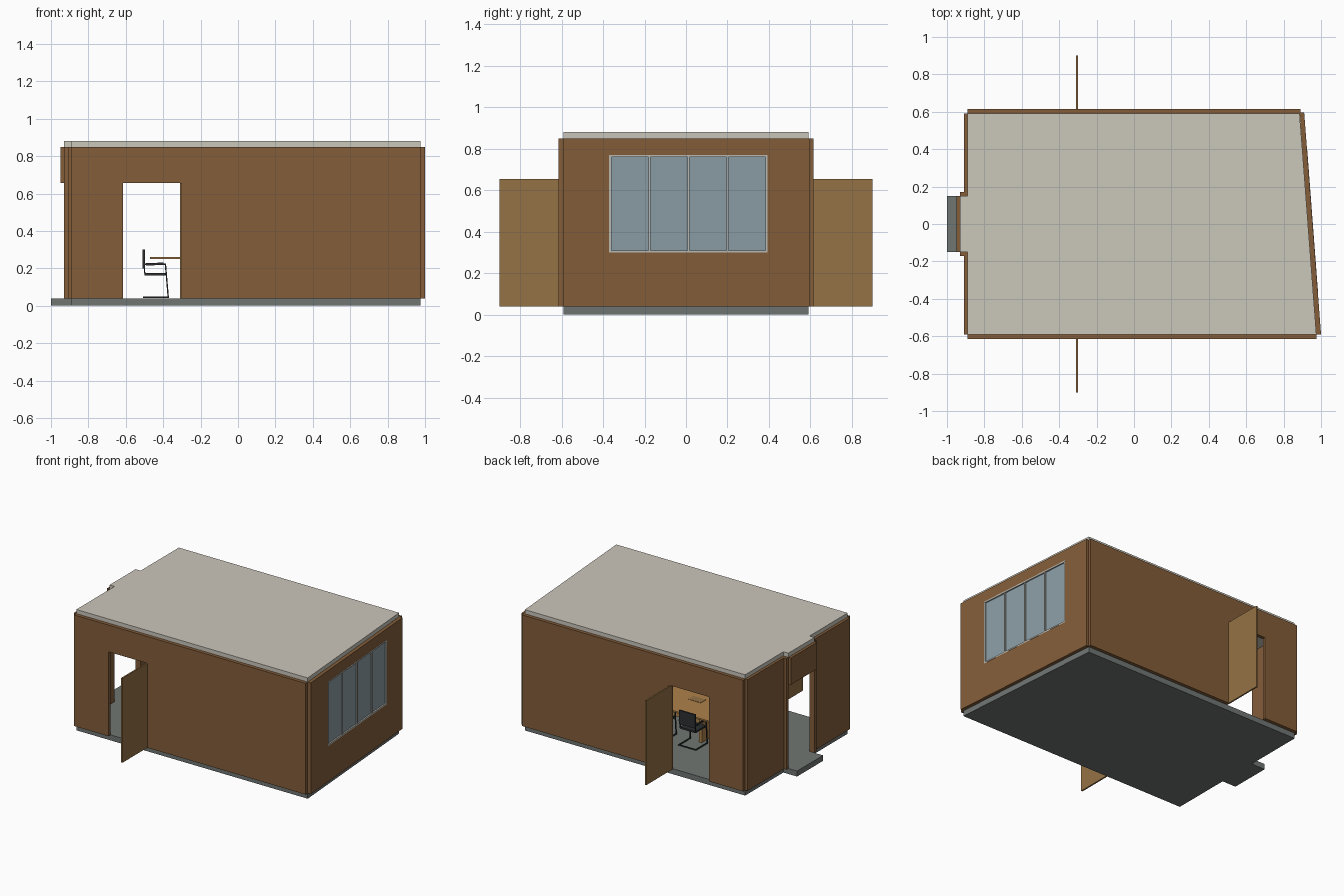
import bpy, bmesh, math
from mathutils import Matrix, Vector

if "Cube" in bpy.data.objects:
    bpy.data.objects.remove(bpy.data.objects["Cube"])


def material(name, rgb):
    m = bpy.data.materials.new(name)
    m.diffuse_color = (*rgb, 1)
    m.use_nodes = True
    m.node_tree.nodes["Principled BSDF"].inputs["Base Color"].default_value = m.diffuse_color
    return m


BROWN = material("wall_brown", (0.23, 0.11, 0.042))
OAK = material("door_oak", (0.30, 0.17, 0.06))
TABLE = material("table_wood", (0.42, 0.22, 0.07))
SLAB = material("slab_grey", (0.16, 0.18, 0.17))
ROOF = material("roof_grey", (0.60, 0.57, 0.50))
GLASS = material("glass_blue", (0.26, 0.34, 0.38))
FRAME = material("frame_grey", (0.50, 0.50, 0.46))
BLACK = material("chair_black", (0.025, 0.028, 0.03))


def finish(name, bm, mat):
    bmesh.ops.recalc_face_normals(bm, faces=bm.faces)
    me = bpy.data.meshes.new(name)
    bm.to_mesh(me)
    bm.free()
    ob = bpy.data.objects.new(name, me)
    if mat:
        me.materials.append(mat)
    bpy.context.collection.objects.link(ob)
    return ob


def prism(name, pts, lo, hi, mat, axis="z"):
    """Extrude an outline along z, or an (x, z) outline along y."""
    bm = bmesh.new()
    put = (lambda p: (p[0], p[1], lo)) if axis == "z" else (lambda p: (p[0], lo, p[1]))
    f = bm.faces.new([bm.verts.new(put(p)) for p in pts])
    r = bmesh.ops.extrude_face_region(bm, geom=[f])
    shift = Vector((0, 0, hi - lo)) if axis == "z" else Vector((0, hi - lo, 0))
    bmesh.ops.translate(bm, vec=shift, verts=[v for v in r["geom"] if isinstance(v, bmesh.types.BMVert)])
    return finish(name, bm, mat)


def box(name, x0, x1, y0, y1, z0, z1, mat):
    return prism(name, [(x0, y0), (x1, y0), (x1, y1), (x0, y1)], z0, z1, mat)


Z0, Z1, HEAD = 0.04, 0.85, 0.655

# floor slab with entrance step, and roof, both following the skewed right wall
right_edge = [(0.975, -0.59), (0.90, 0.40), (0.885, 0.59)]


def plan(xs):
    return [(-0.89, -0.59)] + right_edge + [(-0.89, 0.59), (-0.89, 0.15), (xs, 0.15), (xs, -0.15), (-0.89, -0.15)]


prism("floor_slab", plan(-1.0), 0, Z0, SLAB)
prism("roof", plan(-0.93), Z1, 0.88, ROOF)

# long walls with door openings, plus the doors standing open
for side, s, xe in (("front", -1, 0.975), ("back", 1, 0.89)):
    outline = [(-0.89, Z0), (-0.615, Z0), (-0.615, HEAD), (-0.31, HEAD), (-0.31, Z0),
               (xe, Z0), (xe, Z1), (-0.89, Z1)]
    y0, y1 = sorted((s * 0.59, s * 0.615))
    prism(side + "_wall", outline, y0, y1, BROWN, "y")
    d0, d1 = sorted((s * 0.612, s * 0.90))
    box(side + "_door", -0.311, -0.300, d0, d1, Z0, HEAD, OAK)
    # left wall half and entrance pilaster
    a, b = sorted((s * 0.17, s * 0.59))
    box(side + "_left_wall", -0.91, -0.89, a, b, Z0, Z1, BROWN)
    a, b = sorted((s * 0.15, s * 0.172))
    box(side + "_entrance_pilaster", -0.93, -0.89, a, b, Z0, Z1, BROWN)
box("entrance_header", -0.95, -0.93, -0.15, 0.15, HEAD, Z1, BROWN)

# skewed right wall in two lengths, the long one with a window opening
T = 0.025
(xa, ya), (xb, yb), (xc, yc) = right_edge
wall = prism("right_wall_long", [(xa, ya), (xa + T, ya), (xb + T, yb), (xb, yb)], Z0, Z1, BROWN)
prism("right_wall_short", [(xb, yb), (xb + T, yb), (xc + T, 0.595), (xc, 0.595)], Z0, Z1, BROWN)
WY0, WY1, WZ0, WZ1 = -0.37, 0.393, 0.30, 0.77
cutter = box("window_cutter", 0.7, 1.2, WY0, WY1, WZ0, WZ1, None)
cutter.hide_render = True
cutter.hide_set(True)
mod = wall.modifiers.new("window_opening", "BOOLEAN")
mod.operation = "DIFFERENCE"
mod.object = cutter


def along_wall(name, y0, y1, z0, z1, o0, o1, mat):
    wx = lambda y: xa + (xb - xa) * (y - ya) / (yb - ya)
    return prism(name, [(wx(y0) + o0, y0), (wx(y0) + o1, y0), (wx(y1) + o1, y1), (wx(y1) + o0, y1)], z0, z1, mat)


# window frame and panes
B = 0.01
along_wall("window_sill", WY0, WY1, WZ0, WZ0 + B, -0.001, T + 0.001, FRAME)
along_wall("window_head", WY0, WY1, WZ1 - B, WZ1, -0.001, T + 0.001, FRAME)
step = (WY1 - WY0 - B) / 4
for i in range(5):
    y = WY0 + i * step
    along_wall(f"window_post_{i}", y, y + B, WZ0 + B, WZ1 - B, 0, T, FRAME)
    if i < 4:
        along_wall(f"window_pane_{i}", y + B, y + step, WZ0 + B, WZ1 - B, 0.009, 0.016, GLASS)

# meeting table
box("table_top", -0.47, 0.57, -0.23, 0.23, 0.249, 0.26, TABLE)
box("table_beam", -0.21, 0.31, -0.012, 0.012, 0.10, 0.249, TABLE)
for i, x in enumerate((-0.22, 0.32)):
    box(f"table_leg_{i}", x - 0.012, x + 0.012, -0.15, 0.15, Z0, 0.249, TABLE)
for i, x in enumerate((-0.09, 0.19)):
    box(f"cable_plate_{i}", x - 0.05, x + 0.05, -0.03, 0.03, 0.26, 0.262, OAK)


# cantilever chair, facing +x
def bar(bm, p, q, w, d=None):
    p, q = Vector(p), Vector(q)
    rot = (q - p).to_track_quat("Z", "Y").to_matrix().to_4x4()
    m = Matrix.Translation((p + q) / 2) @ rot @ Matrix.Diagonal((d or w, w, (q - p).length + min(w, 0.006), 1))
    bmesh.ops.create_cube(bm, size=1, matrix=m)


bm = bmesh.new()
rail = [(-0.065, 0.045), (0.067, 0.045), (0.052, 0.222), (-0.06, 0.222)]
for y in (-0.068, 0.068):
    for p, q in zip(rail, rail[1:]):
        bar(bm, (p[0], y, p[1]), (q[0], y, q[1]), 0.007)
    bar(bm, (-0.05, y, 0.222), (0.04, y, 0.224), 0.013, 0.008)
    bar(bm, (-0.058, y * 0.9, 0.168), (-0.066, y * 0.9, 0.29), 0.006)
bar(bm, (-0.065, -0.068, 0.045), (-0.065, 0.068, 0.045), 0.007)
bar(bm, (0.054, -0.068, 0.165), (0.054, 0.068, 0.165), 0.006)
chair_frame = bm
for centre, size in (((-0.001, 0, 0.168), (0.116, 0.125, 0.013)), ((-0.064, 0, 0.25), (0.012, 0.13, 0.10))):
    bmesh.ops.create_cube(bm, size=1, matrix=Matrix.Translation(centre) @ Matrix.Diagonal((*size, 1)))
chair = finish("head_chair_left", bm, BLACK)
chair.location.x = -0.44

# repeat the chair around the table
places = [(0.54, 0, math.pi)]
for x in (-0.20, 0.05, 0.30):
    places += [(x, 0.205, -math.pi / 2), (x, -0.205, math.pi / 2)]
for i, (x, y, a) in enumerate(places):
    c = chair.copy()
    c.name = f"table_chair_{i}"
    c.location = (x, y, 0)
    c.rotation_euler.z = a
    bpy.context.collection.objects.link(c)
